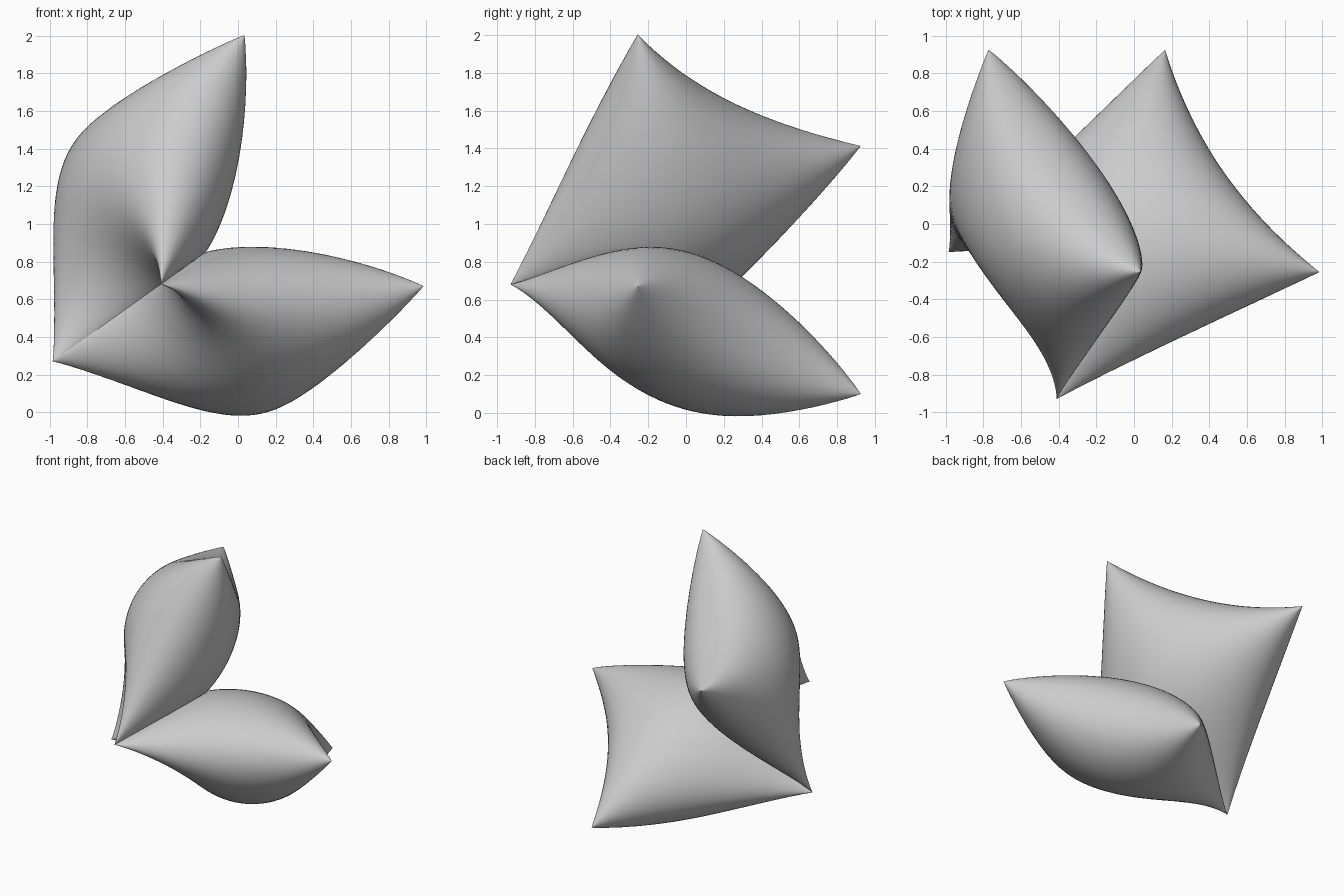
import bpy, bmesh, math
from mathutils import Vector

if "Cube" in bpy.data.objects:
    bpy.data.objects.remove(bpy.data.objects["Cube"])

# Fold plane between the two cushions; the seam C-D lies on it
K = Vector((-0.581, 0.0, 0.814)).normalized()
OFF = 0.792

def on_plane(p):
    return p - K * (p.dot(K) - OFF)

C = on_plane(Vector((-0.39, -0.93, 0.65)))
D = on_plane(Vector((-0.97, -0.15, 0.25)))
E = Vector((0.985, -0.255, 0.67))
F = Vector((0.165, 0.925, 0.10))
N = (F - C).cross(D - E).normalized()
if N.z < 0:
    N = -N
HINGE_PULL = Vector((0.26, 0.24, 0.19))
HINGE_PULL -= K * HINGE_PULL.dot(K)
SEG = 44

def sheet_point(u, v):
    """Seam sheet of a cushion: bilinear square with pulled-in edges."""
    a, b = (1 + u) / 2, (1 + v) / 2
    p = C.lerp(E, a).lerp(D.lerp(F, a), b)
    du = (E + F - C - D).normalized()
    dv = (D + F - C - E).normalized()
    p -= du * 0.115 * (1 - v * v) * a
    p += HINGE_PULL * (1 - v * v) * (1 - a) ** 2
    p -= dv * 0.03 * (1 - u * u) * (2 * b - 1)
    return p

def puff(u, v, taper):
    """Inflation profile, fuller away from the shared seam."""
    g = max(0.0, 1 - u) ** 0.45 * max(0.0, 1 + u) ** taper / 1.02
    return g * max(0.0, 1 - v * v) ** 0.5

def cushion(name, mirrored):
    bm = bmesh.new()
    ang = [math.sin(math.pi * (i / SEG - 0.5)) for i in range(SEG + 1)]
    # inner face tapers faster toward the fold than the outer face
    for side, depth, taper in ((1, 0.375, 0.8), (-1, 0.415, 0.6)):
        grid = []
        for u in ang:
            row = []
            for v in ang:
                p = sheet_point(u, v) + N * side * depth * puff(u, v, taper)
                # flatten where the two cushions press together
                if p.dot(K) > OFF:
                    p = on_plane(p)
                if mirrored:
                    p = p - K * 2 * (p.dot(K) - OFF)
                row.append(bm.verts.new(p))
            grid.append(row)
        for i in range(SEG):
            for j in range(SEG):
                bm.faces.new((grid[i][j], grid[i + 1][j],
                              grid[i + 1][j + 1], grid[i][j + 1]))
    bmesh.ops.remove_doubles(bm, verts=bm.verts, dist=0.0005)
    bmesh.ops.recalc_face_normals(bm, faces=bm.faces)
    me = bpy.data.meshes.new(name)
    bm.to_mesh(me)
    bm.free()
    ob = bpy.data.objects.new(name, me)
    bpy.context.collection.objects.link(ob)
    bpy.ops.object.select_all(action='DESELECT')
    ob.select_set(True)
    bpy.context.view_layer.objects.active = ob
    bpy.ops.object.shade_smooth_by_angle(angle=math.radians(50))
    return ob

# Seat cushion and its mirrored, folded-up back cushion
cushion("seat_cushion", False)
cushion("back_cushion", True)
